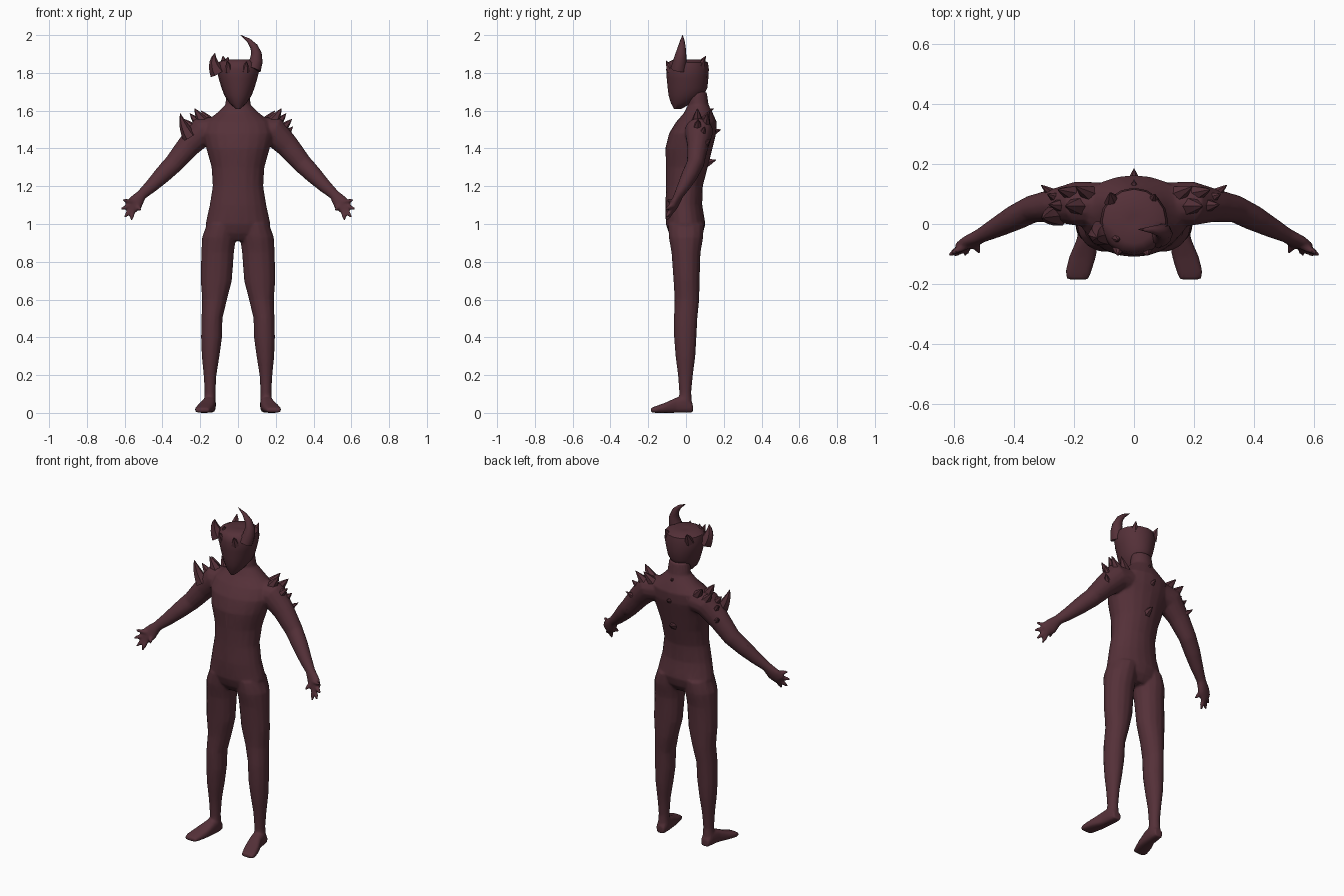
import bpy, bmesh, math
from mathutils import Vector

skin = bpy.data.materials.new("dark maroon")
skin.diffuse_color = (0.090, 0.030, 0.040, 1)


def loft(name, rings, axis=None, n=14, power=1.0):
    """Skin a chain of rings (x, y, z, half width, half depth), capped at both ends."""
    bm = bmesh.new()
    pts = [Vector(r[:3]) for r in rings]
    loops = []
    for i, r in enumerate(rings):
        t = Vector(axis) if axis else pts[min(i + 1, len(pts) - 1)] - pts[max(i - 1, 0)]
        t.normalize()
        ref = Vector((0, 1, 0)) if abs(t.y) < 0.9 else Vector((0, 0, 1))
        v = (ref - t * ref.dot(t)).normalized()
        u = v.cross(t)
        loop = []
        for k in range(n):
            a = 2 * math.pi * k / n
            c, s = math.cos(a), math.sin(a)
            c = math.copysign(abs(c) ** power, c)
            s = math.copysign(abs(s) ** power, s)
            loop.append(bm.verts.new(pts[i] + u * c * r[3] + v * s * r[4]))
        loops.append(loop)
    for a, b in zip(loops, loops[1:]):
        for k in range(n):
            bm.faces.new((a[k], a[(k + 1) % n], b[(k + 1) % n], b[k]))
    bm.faces.new(loops[0][::-1])
    bm.faces.new(loops[-1])
    bmesh.ops.recalc_face_normals(bm, faces=bm.faces)
    me = bpy.data.meshes.new(name)
    bm.to_mesh(me)
    bm.free()
    me.materials.append(skin)
    ob = bpy.data.objects.new(name, me)
    bpy.context.collection.objects.link(ob)
    return ob


def select(obs):
    bpy.ops.object.select_all(action='DESELECT')
    for o in obs:
        o.select_set(True)
    bpy.context.view_layer.objects.active = obs[0]


def smooth(ob, angle):
    select([ob])
    bpy.ops.object.shade_smooth_by_angle(angle=math.radians(angle))


def spike(name, base, tip, r, bend=(0, 0, 0), n=6):
    """Tapered thorn from base to tip, bowed sideways by bend."""
    b, t, w = Vector(base), Vector(tip), Vector(bend)
    rings = []
    for i in range(6):
        f = i / 5
        rad = max(r * (1 - f) ** 0.8, 0.001)
        rings.append((*(b.lerp(t, f) + w * 4 * f * (1 - f)), rad, rad))
    ob = loft(name, rings, n=n)
    smooth(ob, 50)
    return ob


# Torso and neck: z, y centre, half width, half depth
torso = [(.91, 0, .07, .06), (.95, 0, .15, .09), (1.0, -.002, .172, .105),
         (1.1, -.012, .15, .098), (1.2, -.008, .134, .097), (1.3, .005, .14, .11),
         (1.4, .015, .168, .125), (1.48, .035, .19, .125), (1.54, .055, .175, .108),
         (1.585, .065, .115, .078), (1.63, .065, .068, .055), (1.70, .06, .06, .05)]
parts = [loft("body", [(0, y, z, a, b) for z, y, a, b in torso], axis=(0, 0, 1), n=20)]

leg = [(.085, 0, 1.0, .08, .095), (.1, 0, .93, .09, .093), (.108, 0, .85, .087, .078),
       (.115, .003, .7, .083, .07), (.124, .005, .6, .066, .066), (.138, -.002, .5, .056, .063),
       (.14, -.004, .4, .056, .06), (.145, -.003, .3, .047, .053), (.148, -.003, .2, .034, .04),
       (.148, -.004, .11, .029, .032), (.15, -.002, .03, .032, .035)]
foot = [(.148, .036, .025, .026, .023), (.15, .0, .045, .034, .045), (.155, -.05, .041, .036, .041),
        (.172, -.11, .027, .045, .027), (.186, -.16, .018, .044, .018), (.188, -.186, .014, .036, .012)]
arm = [(.1, .07, 1.5, .07, .07), (.19, .068, 1.49, .078, .075), (.265, .062, 1.41, .062, .056),
       (.34, .05, 1.32, .052, .046), (.40, .02, 1.26, .046, .043), (.46, -.012, 1.2, .036, .034),
       (.51, -.038, 1.155, .028, .025), (.545, -.058, 1.11, .043, .022), (.575, -.075, 1.08, .036, .017)]
# Finger root and tip, then the thumb
fingers = [((.555, -.07, 1.115), (.612, -.098, 1.128)), ((.57, -.075, 1.095), (.62, -.105, 1.08)),
           ((.565, -.075, 1.08), (.6, -.107, 1.035)), ((.555, -.073, 1.075), (.565, -.103, 1.018)),
           ((.535, -.06, 1.1), (.515, -.098, 1.07))]

for m in (1, -1):
    def side(rings):
        return [(m * r[0], *r[1:]) for r in rings]
    parts.append(loft("leg", side(leg), axis=(0, 0, 1)))
    parts.append(loft("foot", side(foot), axis=(0, -1, 0), power=0.7))
    parts.append(loft("arm", side(arm)))
    for a, b in fingers:
        a, b = Vector(a), Vector(b)
        parts.append(loft("finger", side([(*a.lerp(b, f), r, r) for f, r in
                                          ((0, .014), (.6, .012), (1, .006))]), n=8))

# Blend the limbs into one smooth skin
select(parts)
bpy.ops.object.join()
body = bpy.context.object
for kind, settings in (('REMESH', dict(mode='VOXEL', voxel_size=.007)),
                       ('SMOOTH', dict(factor=.5, iterations=5)),
                       ('DECIMATE', dict(ratio=.2))):
    mod = body.modifiers.new(kind.title(), kind)
    for k, val in settings.items():
        setattr(mod, k, val)
    bpy.ops.object.modifier_apply(modifier=mod.name)
body.data.materials.clear()
body.data.materials.append(skin)
smooth(body, 60)

# Helmet-like head with a pointed chin: z, y centre, half width, half depth
head = [(1.608, -.045, .012, .018), (1.64, -.025, .045, .055), (1.68, .0, .072, .092),
        (1.72, .008, .087, .105), (1.77, .008, .102, .11), (1.82, .008, .114, .113),
        (1.855, .01, .106, .106), (1.872, .01, .07, .075), (1.868, .01, .02, .02)]
smooth(loft("head", [(0, y, z, a, b) for z, y, a, b in head], axis=(0, 0, 1), n=16), 50)

# One full curved horn, one broken horn, and the crown points
spike("long_horn", (.08, -.04, 1.82), (.015, -.018, 2.0), .042, (.045, .005, .012), 8)
spike("broken_horn", (-.105, -.03, 1.80), (-.122, -.045, 1.905), .045, (-.014, 0, 0))
for base, tip, r in [((-.065, -.04, 1.83), (-.052, -.055, 1.885), .028),
                     ((-.07, .07, 1.83), (-.08, .105, 1.89), .03),
                     ((.06, .075, 1.83), (.07, .1, 1.88), .025),
                     ((-.05, -.075, 1.81), (-.055, -.105, 1.865), .025),
                     ((.04, -.08, 1.81), (.045, -.105, 1.86), .025)]:
    spike("crown_point", base, tip, r)

# Shoulder thorns on both sides
for m in (1, -1):
    for base, tip, r in [((.18, .06, 1.53), (.23, .06, 1.612), .038),
                         ((.20, .1, 1.52), (.255, .115, 1.585), .032),
                         ((.22, .06, 1.49), (.285, .065, 1.555), .035),
                         ((.24, .08, 1.46), (.29, .1, 1.515), .03),
                         ((.26, .09, 1.41), (.31, .13, 1.45), .025),
                         ((.15, .1, 1.54), (.195, .125, 1.60), .03)]:
        spike("shoulder_thorn", (m * base[0], *base[1:]), (m * tip[0], *tip[1:]), r)
spike("large_shoulder_thorn", (-.255, .03, 1.46), (-.305, .02, 1.585), .04, (-.008, 0, 0))

# Thorns down the spine
for z, y in ((1.61, .148), (1.5, .185), (1.34, .16)):
    spike("spine_thorn", (0, y - .06, z - .02), (0, y, z), .028)
